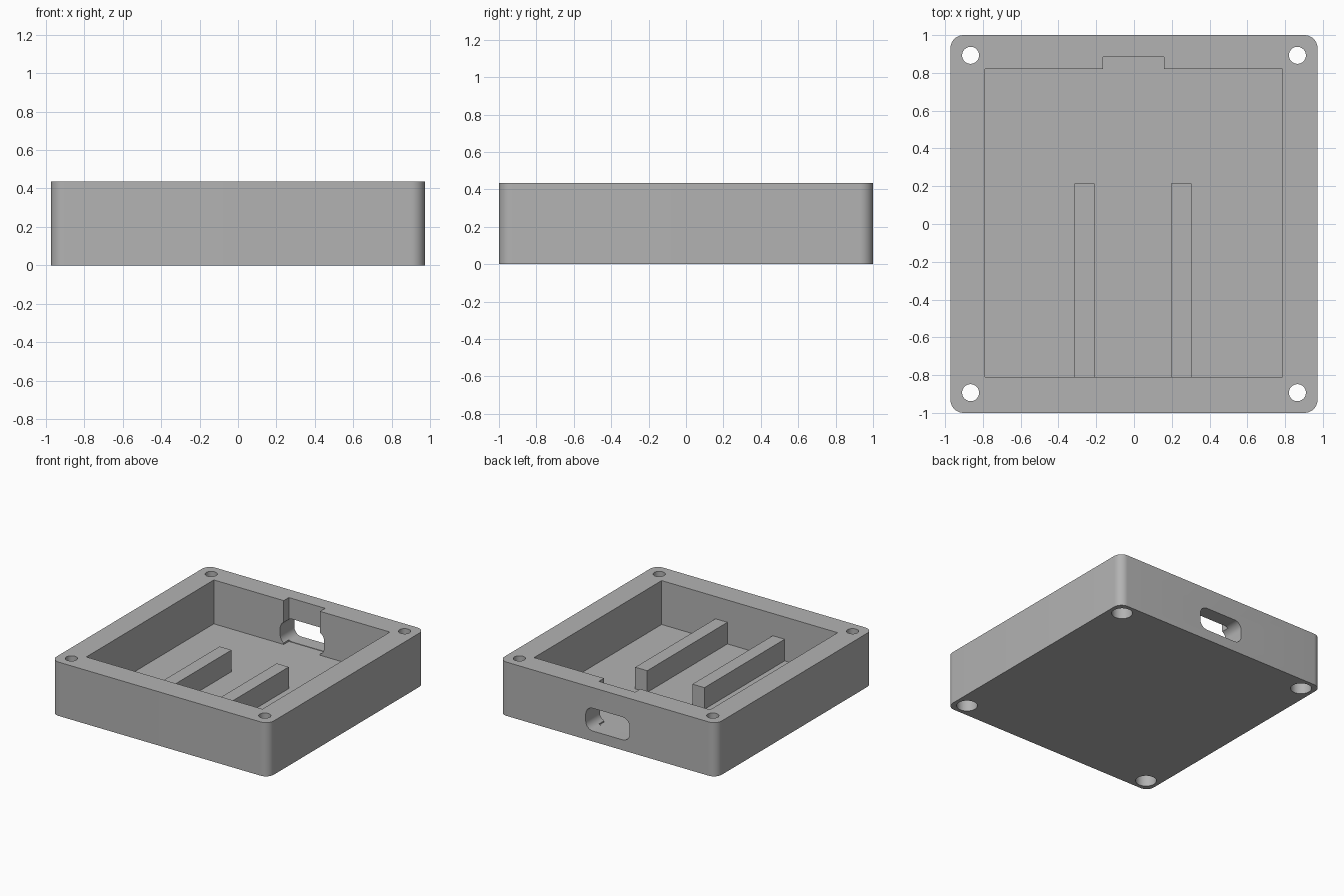
import bpy, bmesh, math
from mathutils import Matrix

if "Cube" in bpy.data.objects:
    bpy.data.objects.remove(bpy.data.objects["Cube"], do_unlink=True)

HEIGHT, FLOOR = 0.435, 0.08

grey = bpy.data.materials.new("plain grey")
grey.use_nodes = True
colour = (0.45, 0.45, 0.45, 1)
grey.diffuse_color = colour
grey.node_tree.nodes["Principled BSDF"].inputs["Base Color"].default_value = colour


def add_object(name, bm):
    bmesh.ops.recalc_face_normals(bm, faces=bm.faces)
    mesh = bpy.data.meshes.new(name)
    bm.to_mesh(mesh)
    bm.free()
    mesh.materials.append(grey)
    obj = bpy.data.objects.new(name, mesh)
    bpy.context.collection.objects.link(obj)
    return obj


def prism(name, outline, low, high, matrix=Matrix()):
    """Extrude a flat outline along z, then place it with a matrix."""
    bm = bmesh.new()
    face = bm.faces.new([bm.verts.new((x, y, low)) for x, y in outline])
    moved = bmesh.ops.extrude_face_region(bm, geom=[face])["geom"]
    tops = [v for v in moved if isinstance(v, bmesh.types.BMVert)]
    bmesh.ops.translate(bm, verts=tops, vec=(0, 0, high - low))
    bm.transform(matrix)
    return add_object(name, bm)


def rounded_rect(half_x, half_y, radius, steps=10):
    points = []
    for corner, (sx, sy) in enumerate(((1, 1), (-1, 1), (-1, -1), (1, -1))):
        for i in range(steps + 1):
            a = (corner + i / steps) * math.pi / 2
            points.append((sx * (half_x - radius) + radius * math.cos(a),
                           sy * (half_y - radius) + radius * math.sin(a)))
    return points


def circle(cx, cy, radius, steps=40):
    turn = 2 * math.pi / steps
    return [(cx + radius * math.cos(i * turn), cy + radius * math.sin(i * turn))
            for i in range(steps)]


def cut(target, cutter):
    mod = target.modifiers.new("cut", 'BOOLEAN')
    mod.operation, mod.solver, mod.object = 'DIFFERENCE', 'EXACT', cutter
    bpy.context.view_layer.objects.active = target
    bpy.ops.object.modifier_apply(modifier=mod.name)
    bpy.data.objects.remove(cutter, do_unlink=True)


# Case body with rounded vertical corners
body = prism("case_body", rounded_rect(0.972, 1.0, 0.07), 0, HEIGHT)

# Open cavity with a connector recess in the back wall
cavity = [(-0.79, -0.81), (0.785, -0.81), (0.785, 0.82), (0.16, 0.82),
          (0.16, 0.885), (-0.165, 0.885), (-0.165, 0.82), (-0.79, 0.82)]
cut(body, prism("cavity_cutter", cavity, FLOOR, 1))

# Rounded connector slot through the back wall
turn_to_back = Matrix.Translation((0, 0, 0.176)) @ Matrix.Rotation(math.pi / 2, 4, 'X')
cut(body, prism("slot_cutter", rounded_rect(0.197, 0.092, 0.065), -1.1, -0.7, turn_to_back))

# Corner screw holes, wider from below for the screw heads
for sx in (-1, 1):
    for sy in (-1, 1):
        x, y = sx * 0.865, sy * 0.893
        cut(body, prism("hole_cutter", circle(x, y, 0.045), -0.1, 1))
        cut(body, prism("head_cutter", circle(x, y, 0.077), -0.1, 0.14))

bpy.ops.object.select_all(action='DESELECT')
body.select_set(True)
bpy.context.view_layer.objects.active = body
bpy.ops.object.shade_smooth_by_angle(angle=math.radians(30))

# Two support ribs on the floor, open where they join the floor and front wall
for name, x in (("right_rib", -0.262), ("left_rib", 0.25)):
    bm = bmesh.new()
    bmesh.ops.create_cube(bm, size=1)
    hidden = [f for f in bm.faces if f.normal.z < -0.5 or f.normal.y < -0.5]
    bmesh.ops.delete(bm, geom=hidden, context='FACES')
    bmesh.ops.scale(bm, verts=bm.verts, vec=(0.107, 1.025, 0.175))
    bmesh.ops.translate(bm, verts=bm.verts, vec=(x, -0.2975, FLOOR + 0.0875))
    add_object(name, bm)
